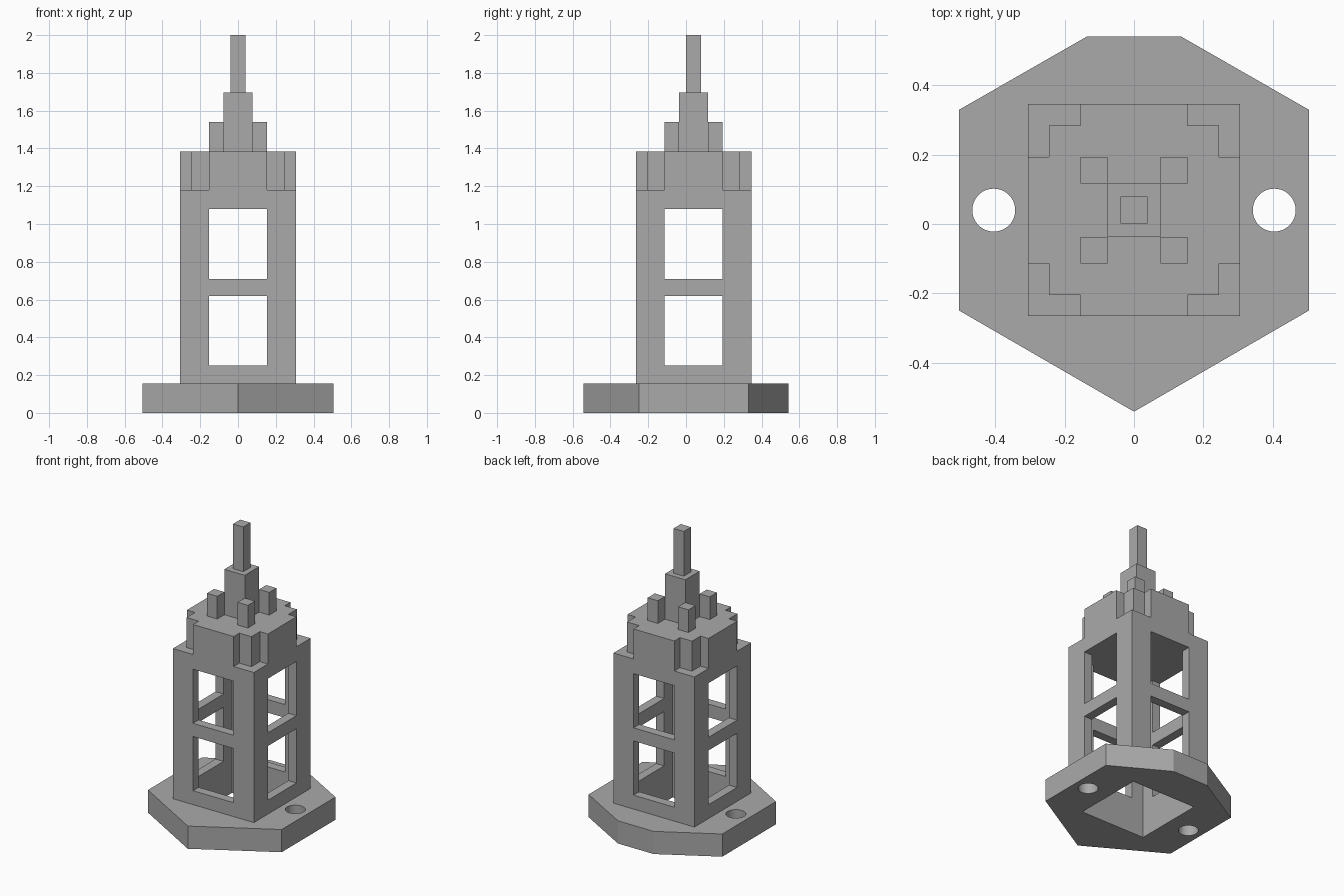
import bpy, bmesh, math

cube = bpy.data.objects.get("Cube")
if cube:
    bpy.data.objects.remove(cube, do_unlink=True)

CY = 0.04                      # tower axis in y
OUTER, INNER, MID = 0.306, 0.245, 0.154
BASE_TOP, BODY_TOP, CROWN_TOP = 0.155, 1.18, 1.385

grey = bpy.data.materials.new("stone grey")
grey.use_nodes = True
colour = (0.4, 0.4, 0.4, 1)
grey.diffuse_color = colour
grey.node_tree.nodes["Principled BSDF"].inputs["Base Color"].default_value = colour


def prism(name, outline, z0, z1):
    """Extrude a counter-clockwise outline between two heights."""
    bm = bmesh.new()
    face = bm.faces.new([bm.verts.new((x, y, z0)) for x, y in outline])
    top = bmesh.ops.extrude_face_region(bm, geom=[face])["geom"]
    verts = [v for v in top if isinstance(v, bmesh.types.BMVert)]
    bmesh.ops.translate(bm, verts=verts, vec=(0, 0, z1 - z0))
    bmesh.ops.recalc_face_normals(bm, faces=bm.faces)
    mesh = bpy.data.meshes.new(name)
    bm.to_mesh(mesh)
    bm.free()
    mesh.materials.append(grey)
    obj = bpy.data.objects.new(name, mesh)
    bpy.context.collection.objects.link(obj)
    return obj


def block(name, hx, hy, z0, z1, x=0, y=CY):
    return prism(name, [(x - hx, y - hy), (x + hx, y - hy),
                        (x + hx, y + hy), (x - hx, y + hy)], z0, z1)


def combine(target, tool, operation="DIFFERENCE"):
    """Apply a boolean and discard the tool object."""
    mod = target.modifiers.new("combine", "BOOLEAN")
    mod.operation, mod.solver, mod.object = operation, "EXACT", tool
    bpy.context.view_layer.objects.active = target
    bpy.ops.object.modifier_apply(modifier=mod.name)
    bpy.data.objects.remove(tool, do_unlink=True)


# Base plate: a hexagon with its rear point cut flat
right_half = [(0.505, -0.25), (0.505, 0.33), (0.135, 0.542)]
left_half = [(-x, y) for x, y in reversed(right_half)]
base = prism("base_plate", [(0, -0.542)] + right_half + left_half, 0, BASE_TOP)
combine(base, block("shaft_cutter", INNER, INNER, -0.1, 0.3))

# Bolt holes
for side in (-1, 1):
    ring = [(side * 0.405 + 0.062 * math.cos(a), CY + 0.062 * math.sin(a))
            for a in (math.tau * i / 48 for i in range(48))]
    combine(base, prism("bolt_cutter", ring, -0.1, 0.3))

# Tower body with stepped-corner crown
body = block("tower_body", OUTER, OUTER, BASE_TOP, BODY_TOP)
quarter = [(OUTER, MID), (INNER, MID), (INNER, INNER), (MID, INNER), (MID, OUTER)]
crown_outline = []
for turn in range(4):
    crown_outline += [(x, y + CY) for x, y in quarter]
    quarter = [(-y, x) for x, y in quarter]
combine(body, prism("crown", crown_outline, BODY_TOP, CROWN_TOP), "UNION")

# Hollow interior and two rows of windows through all four walls
combine(body, block("cavity_cutter", INNER, INNER, 0, 1.08))
for z0, z1 in ((0.25, 0.62), (0.71, 1.08)):
    combine(body, block("window_cutter", MID, 0.5, z0, z1))
    combine(body, block("window_cutter", 0.5, MID, z0, z1))

# Merge flush faces left by the booleans
bm = bmesh.new()
bm.from_mesh(body.data)
bmesh.ops.remove_doubles(bm, verts=bm.verts, dist=0.0001)
bmesh.ops.dissolve_limit(bm, angle_limit=0.01, verts=bm.verts, edges=bm.edges)
bm.to_mesh(body.data)
bm.free()

# Corner pinnacles and central spire
for sx, side in ((-1, "right"), (1, "left")):
    for sy, end in ((-1, "front"), (1, "back")):
        block(f"pinnacle_{end}_{side}", 0.0385, 0.0385, CROWN_TOP, 1.54,
              sx * 0.1155, CY + sy * 0.1155)
block("spire_base", 0.077, 0.077, CROWN_TOP, 1.695)
block("spire_tip", 0.039, 0.039, 1.695, 2.0)
